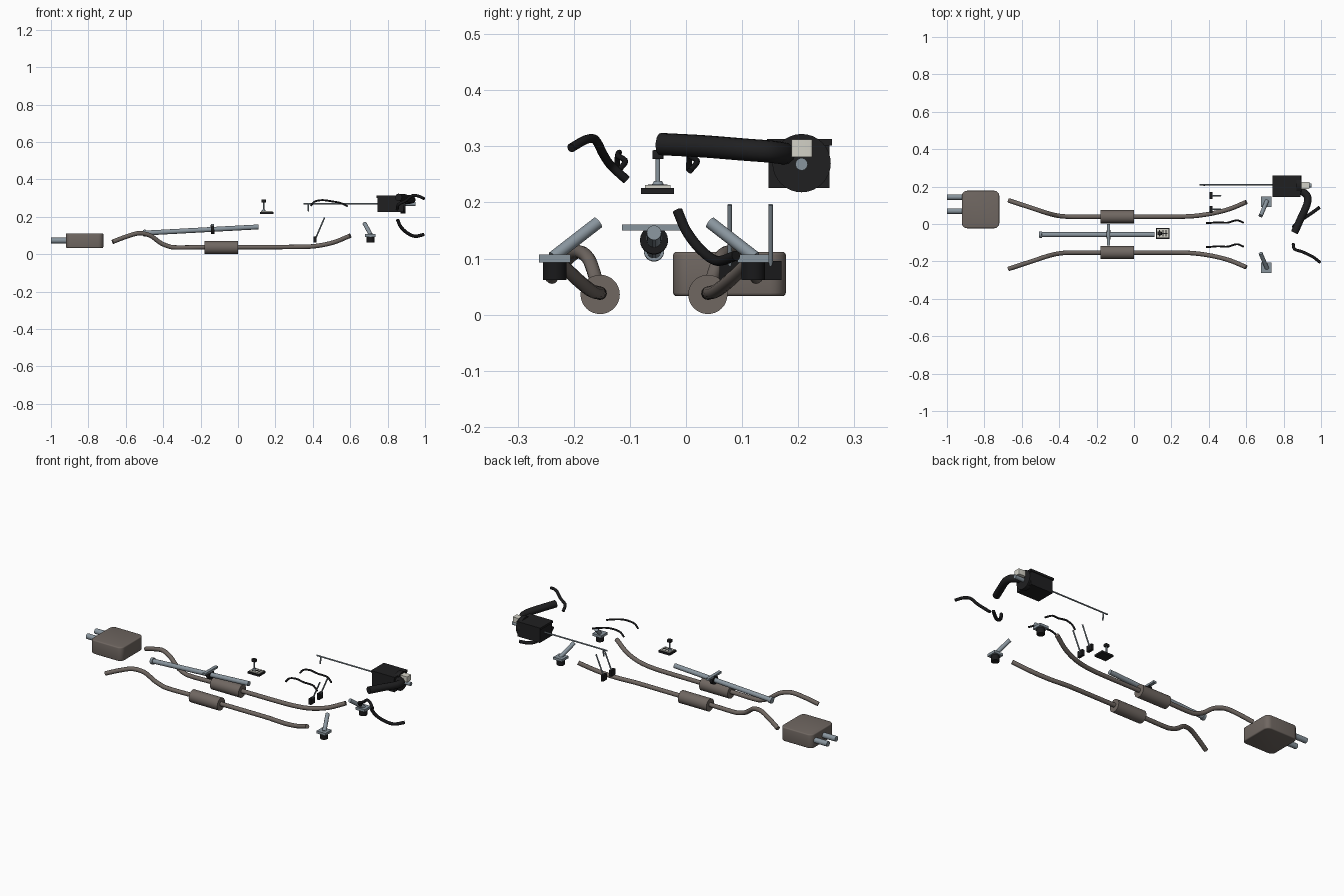
import bpy, bmesh, math
from mathutils import Vector
from mathutils.geometry import interpolate_bezier

old = bpy.data.objects.get("Cube")
if old:
    bpy.data.objects.remove(old, do_unlink=True)


def material(name, r, g, b, rough=0.6):
    m = bpy.data.materials.new(name)
    m.use_nodes = True
    m.diffuse_color = (r, g, b, 1)
    bsdf = m.node_tree.nodes["Principled BSDF"]
    bsdf.inputs["Base Color"].default_value = (r, g, b, 1)
    bsdf.inputs["Roughness"].default_value = rough
    return m


EXHAUST = material("warm grey metal", 0.16, 0.135, 0.12)
STEEL = material("blue grey steel", 0.25, 0.3, 0.34)
BLACK = material("black plastic", 0.014, 0.014, 0.015)
RUBBER = material("black rubber", 0.01, 0.01, 0.011)
LIGHT = material("pale grey", 0.65, 0.64, 0.57)


def add(name, mesh, mat, smooth=True):
    mesh.materials.clear()
    mesh.materials.append(mat)
    ob = bpy.data.objects.new(name, mesh)
    bpy.context.collection.objects.link(ob)
    if smooth:
        for o in bpy.context.selected_objects:
            o.select_set(False)
        ob.select_set(True)
        bpy.context.view_layer.objects.active = ob
        bpy.ops.object.shade_smooth_by_angle(angle=math.radians(35))
    return ob


def box(name, lo, hi, mat, corner=0, edge=0):
    """Box between two corners; corner rounds the upright edges, edge the rims."""
    lo, hi = Vector(lo), Vector(hi)
    bm = bmesh.new()
    bmesh.ops.create_cube(bm, size=1)
    for v in bm.verts:
        v.co = (lo + hi) / 2 + v.co * (hi - lo)
    if corner:
        up = [e for e in bm.edges if abs((e.verts[0].co - e.verts[1].co).z) > 1e-6]
        bmesh.ops.bevel(bm, geom=up, offset=corner, segments=5, profile=0.5, affect='EDGES')
    if edge:
        rims = [e for e in bm.edges if e.calc_face_angle(0) > 1]
        bmesh.ops.bevel(bm, geom=rims, offset=edge, segments=3, profile=0.5, affect='EDGES')
    mesh = bpy.data.meshes.new(name)
    bm.to_mesh(mesh)
    bm.free()
    return add(name, mesh, mat, corner > 0 or edge > 0)


def cylinder(name, a, b, r, mat, r2=None, sides=24):
    a, b = Vector(a), Vector(b)
    bm = bmesh.new()
    bmesh.ops.create_cone(bm, cap_ends=True, segments=sides, radius1=r,
                          radius2=r if r2 is None else r2, depth=(b - a).length)
    mesh = bpy.data.meshes.new(name)
    bm.to_mesh(mesh)
    bm.free()
    turn = Vector((0, 0, 1)).rotation_difference(b - a).to_matrix().to_4x4()
    turn.translation = (a + b) / 2
    mesh.transform(turn)
    return add(name, mesh, mat)


def tube(name, points, r, mat):
    """Round tube along a smooth path through the points."""
    p = [Vector(q) for q in points]
    p = [2 * p[0] - p[1]] + p + [2 * p[-1] - p[-2]]
    path = [p[1]]
    for i in range(1, len(p) - 2):
        h = min(1, (p[i + 1] - p[i]).length / (p[i] - p[i - 1]).length)
        k = min(1, (p[i + 1] - p[i]).length / (p[i + 2] - p[i + 1]).length)
        path += interpolate_bezier(p[i], p[i] + (p[i + 1] - p[i - 1]) * h / 6,
                                   p[i + 1] - (p[i + 2] - p[i]) * k / 6, p[i + 1], 7)[1:]
    cu = bpy.data.curves.new(name, 'CURVE')
    cu.dimensions = '3D'
    cu.bevel_depth = r
    cu.bevel_resolution = 4
    cu.use_fill_caps = True
    sp = cu.splines.new('POLY')
    sp.points.add(len(path) - 1)
    for pt, co in zip(sp.points, path):
        pt.co = (*co, 1)
    tmp = bpy.data.objects.new(name + " path", cu)
    bpy.context.collection.objects.link(tmp)
    dg = bpy.context.evaluated_depsgraph_get()
    mesh = bpy.data.meshes.new_from_object(tmp.evaluated_get(dg))
    bpy.data.objects.remove(tmp, do_unlink=True)
    return add(name, mesh, mat)


# Rear silencer with twin tailpipes
box("rear_silencer", (-0.92, -0.023, 0.033), (-0.72, 0.178, 0.112), EXHAUST, 0.028, 0.006)
for n, y in (("left", 0.144), ("right", 0.069)):
    cylinder("tailpipe_" + n, (-1, y, 0.073), (-0.91, y, 0.073), 0.015, STEEL)

# Two mirrored exhaust lines and engine mounts; spread is measured from MID
MID = -0.057
EXHAUST_PATH = [(-0.67, 0.183, 0.066), (-0.6, 0.16, 0.093), (-0.53, 0.137, 0.112),
                (-0.47, 0.117, 0.1), (-0.41, 0.102, 0.058), (-0.35, 0.096, 0.037),
                (-0.18, 0.096, 0.038), (0.1, 0.096, 0.038), (0.3, 0.098, 0.039),
                (0.41, 0.112, 0.043), (0.51, 0.137, 0.063), (0.6, 0.174, 0.099)]
for n, s in (("left", 1), ("right", -1)):
    tube("exhaust_pipe_" + n, [(x, MID + s * d, z) for x, d, z in EXHAUST_PATH], 0.012, EXHAUST)
    y = MID + s * 0.096
    cylinder("middle_silencer_" + n, (-0.18, y, 0.036), (0, y, 0.036), 0.035, EXHAUST, sides=32)
    y = MID + s * 0.177
    cylinder("mount_rubber_" + n, (0.708, y, 0.062), (0.708, y, 0.094), 0.021, RUBBER)
    box("mount_plate_" + n, (0.68, y - 0.028, 0.093), (0.736, y + 0.028, 0.107), STEEL)
    cylinder("mount_arm_" + n, (0.711, MID + s * 0.18, 0.102),
             (0.677, MID + s * 0.1, 0.164), 0.011, STEEL)

# Drive shaft with rear flange, centre bearing and crossbar
cylinder("drive_shaft", (-0.5, MID, 0.113), (0.11, MID, 0.146), 0.013, STEEL)
cylinder("shaft_flange", (-0.506, MID, 0.1125), (-0.492, MID, 0.1135), 0.018, STEEL)
cylinder("centre_bearing", (-0.145, MID, 0.132), (-0.127, MID, 0.133), 0.025, RUBBER)
box("bearing_crossbar", (-0.145, -0.114, 0.15), (-0.127, 0.001, 0.161), STEEL)

# Gear selector
box("selector_base", (0.117, -0.08, 0.215), (0.19, -0.021, 0.226), BLACK)
box("selector_plate", (0.123, -0.073, 0.226), (0.184, -0.028, 0.231), LIGHT)
box("selector_gate", (0.128, -0.053, 0.231), (0.18, -0.048, 0.232), BLACK)
for i in range(3):
    x = 0.135 + i * 0.017
    box(f"selector_slot_{i + 1}", (x, -0.068, 0.231), (x + 0.005, -0.033, 0.232), BLACK)
cylinder("selector_collar", (0.137, -0.05, 0.231), (0.137, -0.05, 0.238), 0.011, STEEL, 0.007)
cylinder("selector_stem", (0.137, -0.05, 0.231), (0.137, -0.05, 0.28), 0.004, STEEL)
box("selector_knob", (0.125, -0.06, 0.277), (0.149, -0.04, 0.293), BLACK, 0.004, 0.002)

# Pedals
for n, y in (("left", 0.151), ("right", 0.078)):
    cylinder("pedal_arm_" + n, (0.415, y, 0.085), (0.463, y, 0.196), 0.004, STEEL, sides=12)
    box("pedal_pad_" + n, (0.405, y - 0.018, 0.062), (0.42, y + 0.019, 0.096), RUBBER)

# Wavy hoses above the pedals
for n, y in (("left", 0.007), ("right", -0.121)):
    tube("thin_hose_" + n, [(0.388, y - 0.002, 0.258), (0.41, y - 0.001, 0.281),
         (0.45, y + 0.002, 0.289), (0.5, y, 0.283), (0.55, y + 0.013, 0.273),
         (0.586, y, 0.256)], 0.005, RUBBER)

# Coolant hoses
tube("upper_hose", [(0.851, -0.106, 0.24), (0.858, -0.134, 0.266), (0.895, -0.147, 0.285),
     (0.93, -0.162, 0.312), (0.96, -0.178, 0.312), (0.995, -0.205, 0.297)], 0.008, RUBBER)
tube("lower_hose", [(0.853, -0.015, 0.185), (0.868, 0.0, 0.15), (0.9, 0.025, 0.117),
     (0.945, 0.055, 0.096), (0.992, 0.089, 0.105)], 0.009, RUBBER)

# Air filter housing, flow sensor and intake duct
box("air_box", (0.745, 0.147, 0.226), (0.885, 0.256, 0.303), BLACK)
box("air_box_lid", (0.74, 0.144, 0.301), (0.89, 0.26, 0.313), BLACK)
cylinder("air_box_outlet", (0.87, 0.206, 0.27), (0.895, 0.206, 0.27), 0.052, BLACK, sides=32)
cylinder("sensor_stub", (0.89, 0.206, 0.268), (0.95, 0.206, 0.268), 0.011, STEEL)
box("flow_sensor", (0.893, 0.188, 0.281), (0.938, 0.225, 0.312), LIGHT, 0.004)
tube("intake_duct", [(0.87, 0.178, 0.286), (0.905, 0.17, 0.288), (0.928, 0.145, 0.291),
     (0.925, 0.105, 0.294), (0.892, 0.03, 0.3), (0.858, -0.046, 0.304)], 0.02, BLACK)

# Release rod with a bent handle
cylinder("release_rod", (0.35, 0.211, 0.27), (0.745, 0.211, 0.27), 0.004, STEEL, sides=12)
cylinder("release_handle", (0.376, 0.211, 0.27), (0.376, 0.206, 0.23), 0.004, STEEL, sides=12)
